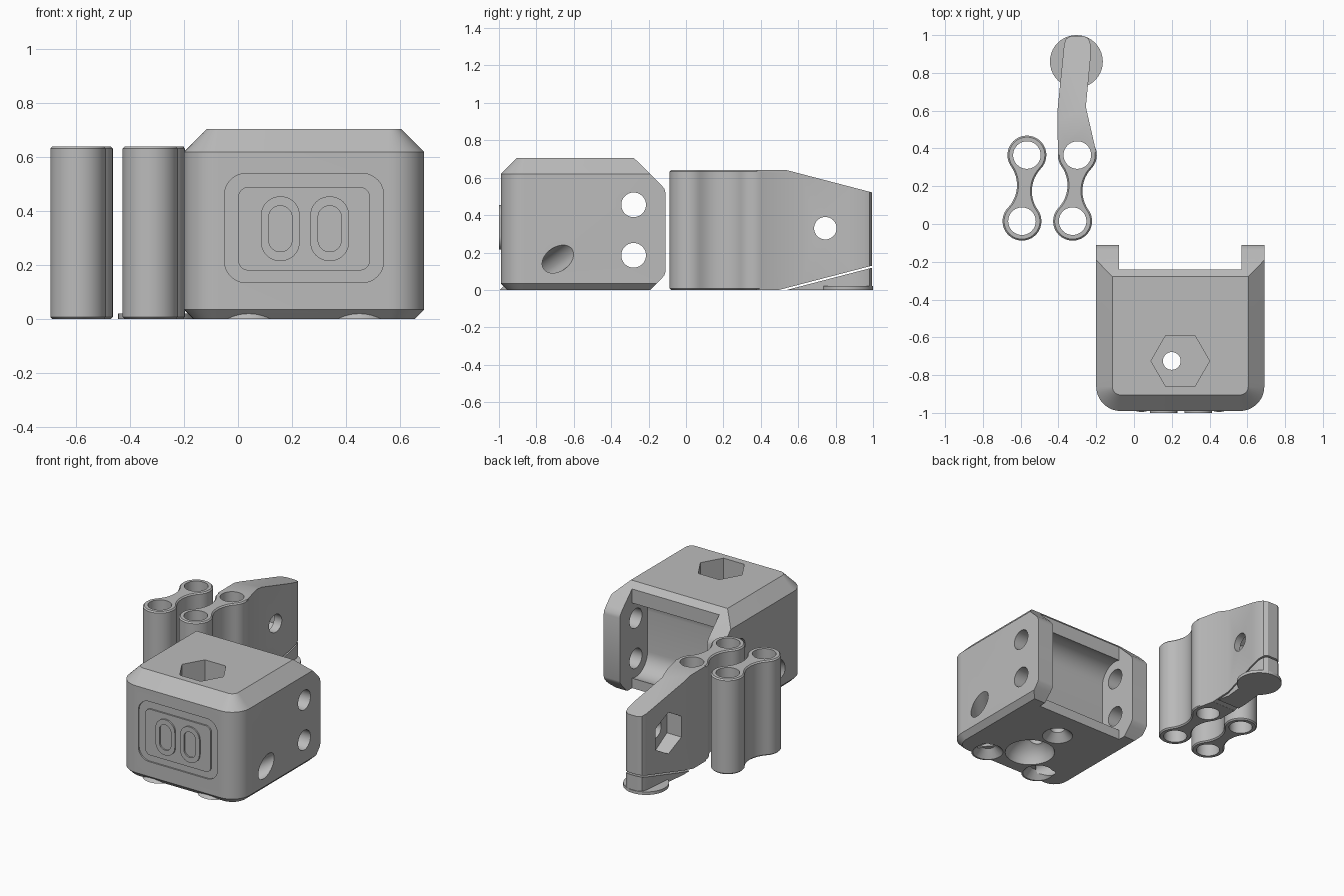
import bpy, bmesh, math
from mathutils import Vector

if "Cube" in bpy.data.objects:
    bpy.data.objects.remove(bpy.data.objects["Cube"])

grey = bpy.data.materials.new("plain_grey")
grey.use_nodes = True
grey.diffuse_color = (0.5, 0.5, 0.5, 1)
grey.node_tree.nodes["Principled BSDF"].inputs["Base Color"].default_value = (0.5, 0.5, 0.5, 1)


def make(name, bm):
    bmesh.ops.recalc_face_normals(bm, faces=bm.faces)
    mesh = bpy.data.meshes.new(name)
    bm.to_mesh(mesh)
    bm.free()
    mesh.materials.append(grey)
    ob = bpy.data.objects.new(name, mesh)
    bpy.context.collection.objects.link(ob)
    return ob


def loft(name, rings):
    """Skin a stack of matching rings and cap both ends."""
    bm = bmesh.new()
    loops = [[bm.verts.new(p) for p in ring] for ring in rings]
    n = len(loops[0])
    for a, b in zip(loops, loops[1:]):
        for i in range(n):
            j = (i + 1) % n
            bm.faces.new((a[i], a[j], b[j], b[i]))
    bm.faces.new(loops[0])
    bm.faces.new(loops[-1])
    return make(name, bm)


def prism(name, outline, lo, hi, axis="z"):
    place = {"x": lambda u, v, t: (t, u, v),
             "y": lambda u, v, t: (u, t, v),
             "z": lambda u, v, t: (u, v, t)}[axis]
    return loft(name, [[place(u, v, t) for u, v in outline] for t in (lo, hi)])


def rod(start, end, r1, r2=None, name="cutter", n=40):
    start, end = Vector(start), Vector(end)
    turn = (end - start).to_track_quat("Z", "Y")
    rings = []
    for c, r in ((start, r1), (end, r1 if r2 is None else r2)):
        rings.append([c + turn @ Vector((x, y, 0)) for x, y in arc(0, 0, r, 0, 360, n)[:-1]])
    return loft(name, rings)


def arc(cx, cy, r, a, b, n=12):
    steps = [math.radians(a + (b - a) * i / n) for i in range(n + 1)]
    return [(cx + r * math.cos(t), cy + r * math.sin(t)) for t in steps]


def rounded(x0, x1, y0, y1, r):
    return (arc(x1 - r, y0 + r, r, -90, 0) + arc(x1 - r, y1 - r, r, 0, 90)
            + arc(x0 + r, y1 - r, r, 90, 180) + arc(x0 + r, y0 + r, r, 180, 270))


def apply(ob, mod):
    bpy.context.view_layer.objects.active = ob
    bpy.ops.object.modifier_apply(modifier=mod.name)


def combine(ob, other, op="DIFFERENCE"):
    mod = ob.modifiers.new("combine", "BOOLEAN")
    mod.operation, mod.object, mod.solver = op, other, "EXACT"
    apply(ob, mod)
    bpy.data.objects.remove(other)


def hexagon(cx, cy, r, start):
    return arc(cx, cy, r, start, start + 360, 6)[:-1]


# --- Housing: chamfered shell with rounded front corners
MID = 0.245


def section(z, inset):
    x0, x1, y0, r = -0.2 + inset, 0.69 - inset, -0.99 + inset, 0.13 - inset
    ring = arc(x0 + r, y0 + r, r, 180, 270) + arc(x1 - r, y0 + r, r, 270, 360)
    return [(x, y, z) for x, y in ring + [(x1, -0.11), (x0, -0.11)]]


housing = loft("housing", [section(0, 0.035), section(0.035, 0),
                           section(0.62, 0), section(0.705, 0.085)])
side_profile = [(-1.1, -0.1), (-0.29, -0.1), (-0.135, 0.055), (-0.115, 0.08), (-0.105, 0.11),
                (-0.105, 0.5), (-0.115, 0.54), (-0.135, 0.565), (-0.38, 0.805), (-1.1, 0.805)]
combine(housing, prism("cutter", side_profile, -0.4, 0.9, "x"), "INTERSECT")

# Hinge recess between the two back arms, and its pin holes
combine(housing, prism("cutter", [(-0.24, -0.1), (0, -0.1), (0, 0.8), (-0.24, 0.8)],
                       -0.08, 0.57, "x"))
slot = arc(-0.28, 0.455, 0.125, 0, 180, 20) + arc(-0.28, 0.185, 0.125, 180, 360, 20)
combine(housing, prism("cutter", slot, -0.08, 0.57, "x"))
for z in (0.185, 0.455):
    combine(housing, rod((-0.4, -0.28, z), (0.9, -0.28, z), 0.066))

# Flared feet under the housing with cord channels
feet = [(MID - 0.205, -0.89), (MID + 0.205, -0.89), (MID, -0.455)]
for x, y in feet[:2]:
    combine(housing, rod((x, y, 0), (x, y, 0.045), 0.105, 0.06), "UNION")
for x, y in feet:
    combine(housing, rod((x, y, -0.02), (x, y, 0.05), 0.115, 0.045))
for side in (-1, 1):
    start = Vector((MID + side * 0.205, -0.89, 0.02))
    exit_point = Vector((MID + side * 0.445, -0.685, 0.165))
    combine(housing, rod(start, exit_point + (exit_point - start) * 0.6, 0.064))
combine(housing, rod((MID, -0.455, 0), (MID, -0.455, 0.16), 0.045))

# Domed hollow below, nut pocket above, joined by a narrow hole
dome = [[(x, y, z) for x, y in arc(MID, -0.725, r, 0, 360, 40)[:-1]]
        for z, r in ((-0.02, 0.16), (0.04, 0.145), (0.09, 0.11), (0.12, 0.06))]
combine(housing, loft("cutter", dome))
combine(housing, prism("cutter", hexagon(MID, -0.725, 0.155, 0), 0.5, 0.8))
combine(housing, rod((0.2, -0.725, -0.1), (0.2, -0.725, 0.8), 0.047))

# Front panel: recessed frame, inner pad and two raised oval rims
combine(housing, prism("cutter", rounded(-0.05, 0.54, 0.135, 0.54, 0.08), -1.1, -0.98, "y"))
parts = [housing,
         prism("front_pad", rounded(0, 0.49, 0.18, 0.49, 0.04), -0.99, -0.97, "y")]
for label, cx in (("right", 0.157), ("left", 0.34)):
    rim = prism(label + "_oval_rim", rounded(cx - 0.072, cx + 0.072, 0.215, 0.455, 0.071),
                -1.0, -0.98, "y")
    combine(rim, prism("cutter", rounded(cx - 0.043, cx + 0.043, 0.25, 0.42, 0.042),
                       -1.1, -0.9, "y"))
    parts.append(rim)


# --- Hinge links: two barrels joined by a curved waist
def link(name, a, b, radius=0.103, waist=0.04, height=0.64):
    a, b = Vector(a), Vector(b)
    half = (b - a).length / 2
    f = (half ** 2 + waist ** 2 - radius ** 2) / (2 * (radius - waist))
    t = math.degrees(math.atan2(waist + f, half))
    outline = (arc(half, 0, radius, t - 180, 180 - t, 32)
               + arc(0, waist + f, f, -t, t - 180, 12)[1:-1]
               + arc(-half, 0, radius, t, 360 - t, 32)
               + arc(0, -waist - f, f, 180 - t, t, 12)[1:-1])
    d, mid = (b - a).normalized(), (a + b) / 2
    ob = prism(name, [(mid.x + u * d.x - v * d.y, mid.y + u * d.y + v * d.x)
                      for u, v in outline], 0, height)
    mod = ob.modifiers.new("edge", "BEVEL")
    mod.width, mod.segments, mod.angle_limit = 0.008, 1, math.radians(60)
    apply(ob, mod)
    return ob


def bore(ob, centres):
    for x, y in centres:
        combine(ob, rod((x, y, -0.1), (x, y, 0.8), 0.073))


short_ends = [(-0.593, 0.015), (-0.567, 0.365)]
lever_ends = [(-0.325, 0.015), (-0.3, 0.365)]
short_link = link("short_link", *short_ends)
bore(short_link, short_ends)

# Lever: a link with a long bent arm, sloped on top and sliced near the base
lever = link("lever", *lever_ends)
arm = [(-0.403, 0.365), (-0.405, 0.6), (-0.37, 0.95), (-0.36, 0.98), (-0.335, 0.995),
       (-0.265, 0.995), (-0.24, 0.98), (-0.23, 0.95), (-0.23, 0.88), (-0.255, 0.62),
       (-0.2, 0.38)]
combine(lever, prism("cutter", arm, 0, 0.64), "UNION")
bore(lever, lever_ends)
combine(lever, prism("cutter", [(0.54, 0.64), (1.1, 0.494), (1.1, 0.8), (0.54, 0.8)],
                     -0.6, 0, "x"))
combine(lever, prism("cutter", [(0.5, -0.01), (1.1, 0.146), (1.1, 0.157), (0.5, 0.001)],
                     -0.6, 0, "x"))
combine(lever, rod((-0.6, 0.745, 0.33), (0, 0.745, 0.33), 0.06))
combine(lever, prism("cutter", hexagon(0.745, 0.33, 0.14, 30), -0.6, -0.295, "x"))

base_disc = rod((-0.305, 0.86, 0), (-0.305, 0.86, 0.02), 0.14, name="base_disc")
parts += [short_link, lever, base_disc]

# Shading
bpy.ops.object.select_all(action="DESELECT")
for ob in parts:
    ob.select_set(True)
bpy.context.view_layer.objects.active = housing
bpy.ops.object.shade_smooth_by_angle(angle=math.radians(25))
